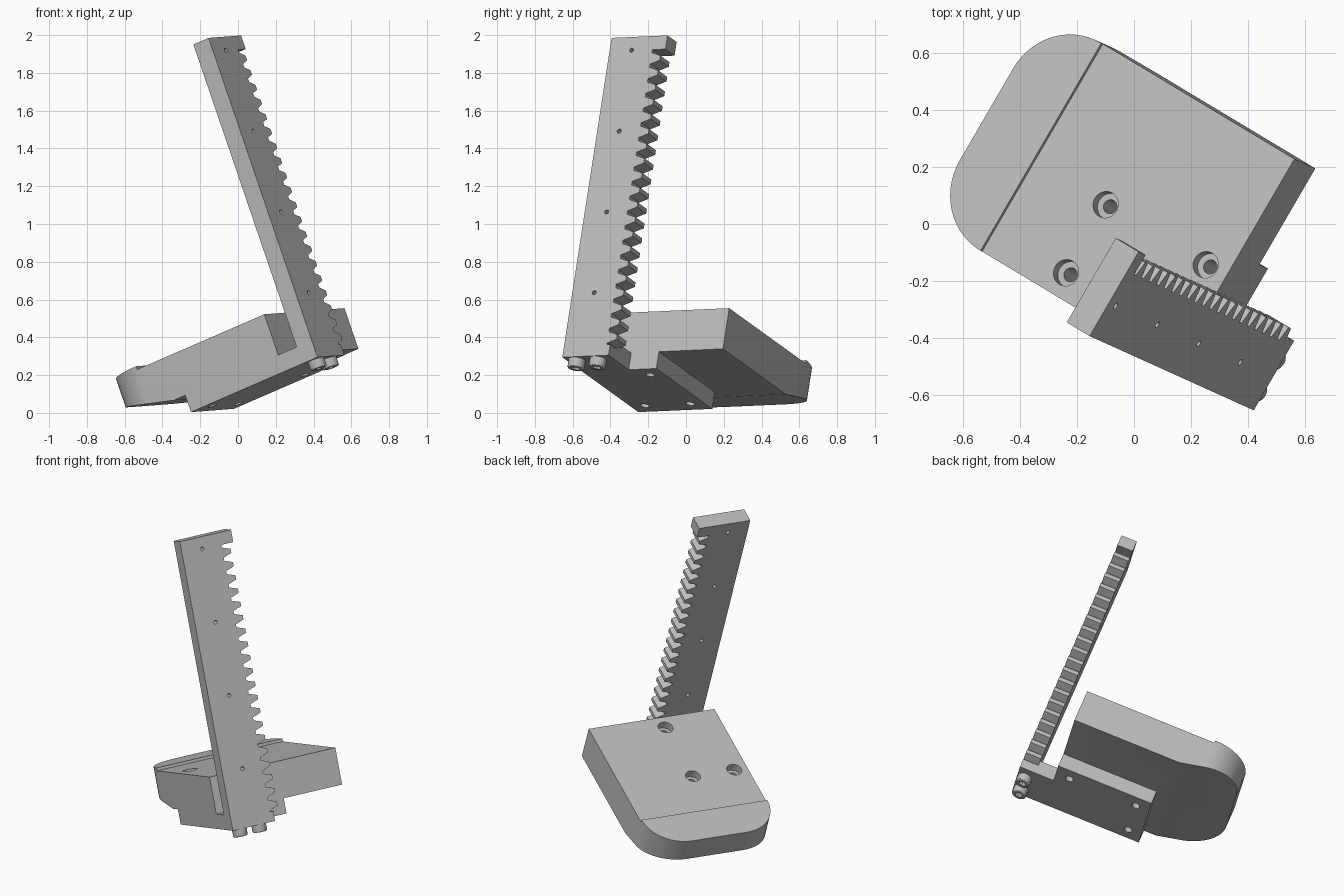
import bpy, bmesh, math
from mathutils import Matrix, Vector

if "Cube" in bpy.data.objects:
    bpy.data.objects.remove(bpy.data.objects["Cube"], do_unlink=True)

# Tilted frame shared by every part: depth, width and upright axes
UP = Vector((-0.3196, 0.1445, 0.9365)).normalized()
WIDE = Vector((0.502, 0.863, 0.038))
WIDE = (WIDE - UP * WIDE.dot(UP)).normalized()
DEEP = WIDE.cross(UP)
FRAME = Matrix((DEEP, WIDE, UP)).transposed().to_4x4()

grey = bpy.data.materials.new("plain grey")
grey.use_nodes = True
grey.diffuse_color = (0.5, 0.5, 0.5, 1)
grey.node_tree.nodes["Principled BSDF"].inputs["Base Color"].default_value = (0.5, 0.5, 0.5, 1)


def finish(bm, name):
    bmesh.ops.recalc_face_normals(bm, faces=bm.faces)
    mesh = bpy.data.meshes.new(name)
    bm.to_mesh(mesh)
    bm.free()
    mesh.materials.append(grey)
    obj = bpy.data.objects.new(name, mesh)
    bpy.context.collection.objects.link(obj)
    obj.matrix_world = FRAME
    return obj


def prism(points, offset):
    """Closed outline of 3D points, extruded by an offset."""
    bm = bmesh.new()
    face = bm.faces.new([bm.verts.new(p) for p in points])
    out = bmesh.ops.extrude_face_region(bm, geom=[face])
    verts = [v for v in out["geom"] if isinstance(v, bmesh.types.BMVert)]
    bmesh.ops.translate(bm, verts=verts, vec=offset)
    # the starting face stays as the closing cap
    return bm


def box(a0, a1, b0, b1, c0, c1):
    return prism([(a0, b0, c0), (a1, b0, c0), (a1, b1, c0), (a0, b1, c0)], (0, 0, c1 - c0))


def cylinder(center, radius, depth, axis="Z", sides=32):
    bm = bmesh.new()
    turn = Matrix.Rotation(math.pi / 2, 4, "Y") if axis == "X" else Matrix()
    bmesh.ops.create_cone(bm, cap_ends=True, segments=sides, radius1=radius, radius2=radius,
                          depth=depth, matrix=Matrix.Translation(center) @ turn)
    return bm


def cut(obj, cutters):
    """Subtract each cutter, then discard it."""
    for bm in cutters:
        tool = finish(bm, "cutter")
        tool.hide_render = True
        mod = obj.modifiers.new("cut", "BOOLEAN")
        mod.operation, mod.solver, mod.object = "DIFFERENCE", "EXACT", tool
        bpy.context.view_layer.update()
        graph = bpy.context.evaluated_depsgraph_get()
        mesh = bpy.data.meshes.new_from_object(obj.evaluated_get(graph))
        obj.modifiers.clear()
        obj.data = mesh
        bpy.data.objects.remove(tool, do_unlink=True)


FRONT, BACK = -0.343, 0.502
BOTTOM, SEAT, TOP = 0.047, 0.142, 0.372
NOSE, END = -0.54, 0.536
HOLES = [(0.01, 0.022), (0.448, 0.022), (0.01, -0.255)]

# Base: slab with rounded nose, sloped nose underside and small raised lip
bm = box(NOSE, END, FRONT, BACK, SEAT, 0.39)
corners = [e for e in bm.edges if all(v.co.x < NOSE + 0.01 for v in e.verts)
           and abs(e.verts[0].co.z - e.verts[1].co.z) > 0.1]
bmesh.ops.bevel(bm, geom=corners, offset=0.236, segments=14, profile=0.5, affect="EDGES")
cutoff = bmesh.ops.bisect_plane(bm, geom=bm.verts[:] + bm.edges[:] + bm.faces[:],
                                plane_co=(-0.154, 0, SEAT), plane_no=(-0.25, 0, -1),
                                clear_outer=True)
rim = [e for e in bm.edges if e.is_boundary]
bmesh.ops.holes_fill(bm, edges=rim, sides=0)
base = finish(bm, "base_block")
cut(base, [box(-0.302, 0.7, -0.6, 0.7, TOP, 0.6)])
for a, b in HOLES:
    cut(base, [cylinder((a, b, TOP), 0.047, 0.1), cylinder((a, b, 0.2), 0.025, 0.6)])

# Foot plate with a narrower arm reaching the rack
outline = [(-0.077, FRONT), (0.657, FRONT), (0.657, -0.06), (END, -0.06), (END, 0.11), (-0.077, 0.11)]
foot = finish(prism([(a, b, BOTTOM) for a, b in outline], (0, 0, SEAT - BOTTOM)), "foot_plate")
cut(foot, [cylinder((a, b, 0.1), 0.025, 0.4) for a, b in HOLES])

# Rack: upright bar with a hooked top and a row of teeth
ROOT, TIP, PITCH, HOOK = -0.08, -0.025, 0.083, 1.775
side = [(FRONT, BOTTOM), (FRONT, 1.852), (0, 1.852), (0, HOOK), (ROOT, HOOK)]
for i in range(20):
    c = 1.726 - i * PITCH
    side += [(ROOT, c + 0.032), (TIP, c + 0.013), (TIP, c - 0.013), (ROOT, c - 0.032)]
side += [(ROOT, 0.108), (-0.06, 0.108), (-0.06, BOTTOM)]
rack = finish(prism([(0.657, b, c) for b, c in side], (0.1, 0, 0)), "toothed_rack")
cut(rack, [cylinder((0.707, -0.208, 1.777 - i * 0.457), 0.012, 0.4, "X", 16) for i in range(4)])

# Socket screws under the rack
screws = []
for name, b in (("front_screw", -0.28), ("rear_screw", -0.15)):
    bm = cylinder((0.707, b, 0.023), 0.045, 0.05)
    low = [e for e in bm.edges if all(v.co.z < 0.01 for v in e.verts)]
    bmesh.ops.bevel(bm, geom=low, offset=0.008, segments=3, profile=0.5, affect="EDGES")
    screw = finish(bm, name)
    cut(screw, [cylinder((0.707, b, 0), 0.022, 0.05, sides=6)])
    screws.append(screw)

# Smooth round walls, keep hard edges
bpy.ops.object.select_all(action="DESELECT")
for obj in [base, foot, rack] + screws:
    obj.select_set(True)
    bpy.context.view_layer.objects.active = obj
bpy.ops.object.shade_smooth_by_angle(angle=math.radians(25))
